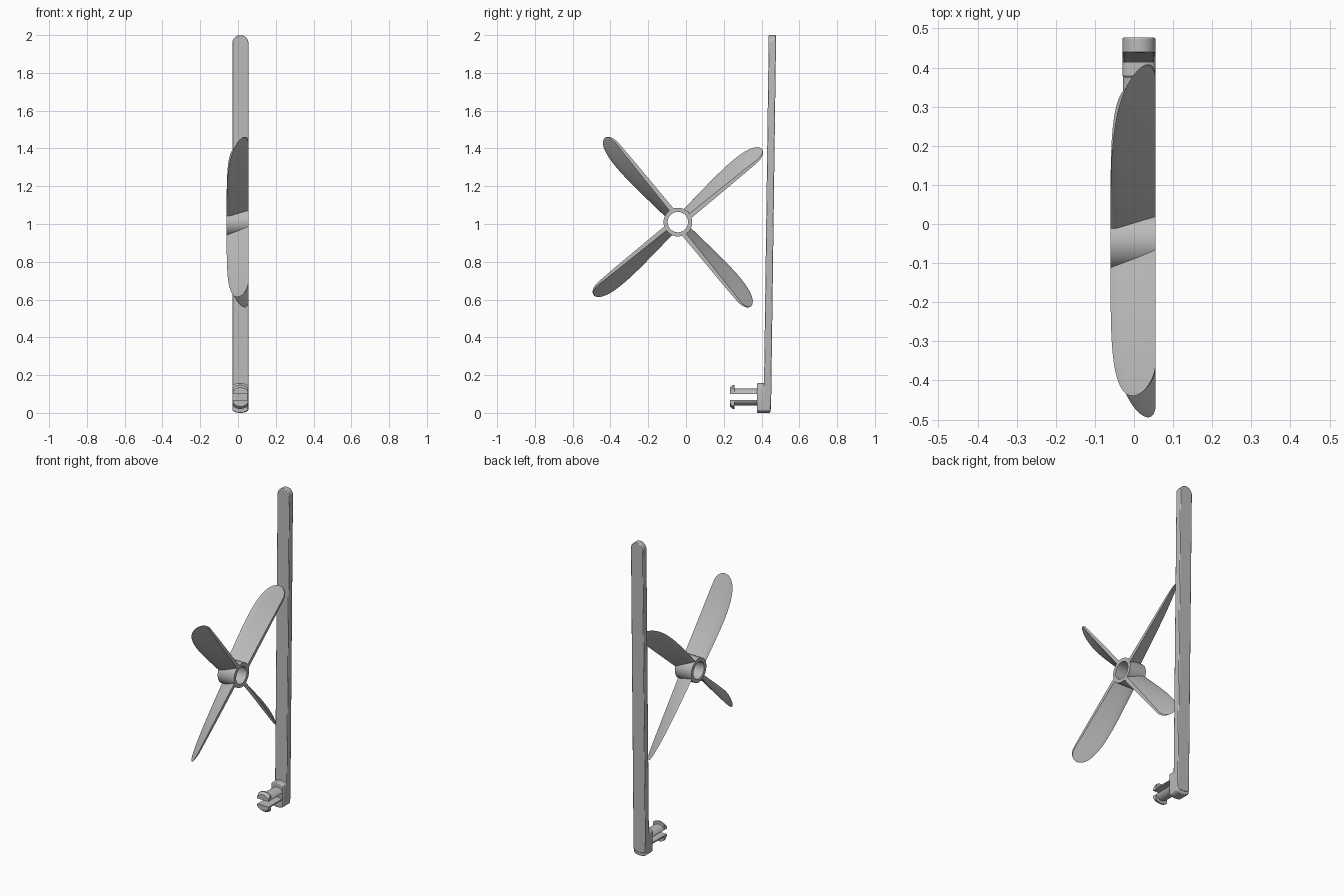
import bpy, bmesh, math
from math import sin, cos, pi, sqrt
from mathutils import Matrix, Vector

if "Cube" in bpy.data.objects:
    bpy.data.objects.remove(bpy.data.objects["Cube"])

grey = bpy.data.materials.new("plain grey")
grey.use_nodes = True
grey.diffuse_color = (0.5, 0.5, 0.5, 1)
grey.node_tree.nodes["Principled BSDF"].inputs["Base Color"].default_value = (0.5, 0.5, 0.5, 1)

HUB = Vector((0, -0.043, 1.01))
MID_X, HALF_W = 0.0125, 0.0425
X_MIN, X_MAX = -0.06, 0.055


def finish(bm, name, bevel=0):
    bmesh.ops.recalc_face_normals(bm, faces=bm.faces)
    mesh = bpy.data.meshes.new(name)
    bm.to_mesh(mesh)
    bm.free()
    mesh.materials.append(grey)
    ob = bpy.data.objects.new(name, mesh)
    bpy.context.collection.objects.link(ob)
    bpy.ops.object.select_all(action='DESELECT')
    ob.select_set(True)
    bpy.context.view_layer.objects.active = ob
    bpy.ops.object.shade_smooth_by_angle(angle=math.radians(35))
    if bevel:
        mod = ob.modifiers.new("soft edges", 'BEVEL')
        mod.width = bevel
        mod.segments = 2
        mod.limit_method = 'ANGLE'
    return ob


def loft(bm, rings, closed=False):
    """Skin equal rings of points; cap the ends unless closed on itself."""
    loops = [[bm.verts.new(p) for p in ring] for ring in rings]
    pairs = list(zip(loops, loops[1:]))
    if closed:
        pairs.append((loops[-1], loops[0]))
    for a, b in pairs:
        for i in range(len(a)):
            j = (i + 1) % len(a)
            bm.faces.new((a[i], a[j], b[j], b[i]))
    if not closed:
        bm.faces.new(loops[0])
        bm.faces.new(loops[-1])


def rounded_bar(name, z0, z1, low_arc, high_arc, y0, y1, lean, bevel):
    """Upright bar whose ends are elliptical arcs, leaning back with height."""
    arc = [pi * i / 16 for i in range(17)]
    outline = [(MID_X + HALF_W * cos(a), z1 - high_arc + high_arc * sin(a)) for a in arc]
    outline += [(MID_X - HALF_W * cos(a), z0 + low_arc - low_arc * sin(a)) for a in arc]
    bm = bmesh.new()
    loft(bm, [[(x, y + lean * z, z) for x, z in outline] for y in (y0, y1)])
    return finish(bm, name, bevel)


# Leaning post and its base block
rounded_bar("post", 0.02, 2.0, 0.02, 0.042, 0.411, 0.450, 0.0135, 0.004)
rounded_bar("base_block", 0.0, 0.158, 0.018, 0.02, 0.375, 0.447, 0.0, 0.006)


# Split clip pin: two half-round prongs with barbed heads
def prong(name, side):
    bm = bmesh.new()
    profile = [(0.38, 0.045), (0.258, 0.045), (0.258, 0.063), (0.248, 0.063), (0.232, 0.05)]
    axis_z = 0.084
    loft(bm, [[(MID_X + r * cos(a), y, axis_z + r * sin(a))
               for a in (2 * pi * i / 32 for i in range(32))] for y, r in profile])
    cuts = [((0, 0, axis_z + side * 0.017), (0, 0, -side)),
            ((MID_X + 0.04, 0, 0), (1, 0, 0)),
            ((MID_X - 0.04, 0, 0), (-1, 0, 0))]
    for point, normal in cuts:
        geom = bm.verts[:] + bm.edges[:] + bm.faces[:]
        cut = bmesh.ops.bisect_plane(bm, geom=geom, plane_co=point, plane_no=normal,
                                     clear_outer=True)
        edges = [e for e in cut["geom_cut"] if isinstance(e, bmesh.types.BMEdge)]
        bmesh.ops.holes_fill(bm, edges=edges)
    finish(bm, name)


prong("upper_prong", 1)
prong("lower_prong", -1)

# Hollow hub
bm = bmesh.new()
tube = [(X_MIN, 0.054), (X_MAX, 0.054), (X_MAX, 0.076), (X_MIN, 0.076)]
loft(bm, [[(x, HUB.y + r * cos(a), HUB.z + r * sin(a))
           for a in (2 * pi * i / 48 for i in range(48))] for x, r in tube], closed=True)
finish(bm, "hub")


# Twisted blades with a flat trailing face and rounded tip
def blade_section(r, steps=10):
    s = min(r / 0.59, 0.9995)
    lead = 0.02 - 0.08 * sqrt(1 - s ** 4.5)
    tip = max(0, (s * 0.59 - 0.525) / 0.065)
    trail = 0.02 + 0.035 * sqrt(1 - tip ** 2)
    pitch = 0.36 + 1.05 * r
    thick = (0.0125 - 0.009 * r) * sqrt(1 - s ** 8)
    points = []
    for side, order in ((1, range(steps + 1)), (-1, range(steps, 0, -1))):
        for i in order:
            u = i / steps
            x = lead + (trail - lead) * u
            t = pitch * (0.01 - x) + side * thick * sqrt(u * (2 - u))
            points.append(Vector((x, r, t)))
    return points


stations = [0.06 + 0.53 * sin(i / 28 * pi / 2) for i in range(29)]
for n in range(4):
    turn = Matrix.Rotation(math.radians(42 + 90 * n), 3, 'X')
    bm = bmesh.new()
    loft(bm, [[HUB + turn @ p for p in blade_section(r)] for r in stations])
    finish(bm, f"blade_{n + 1}")
